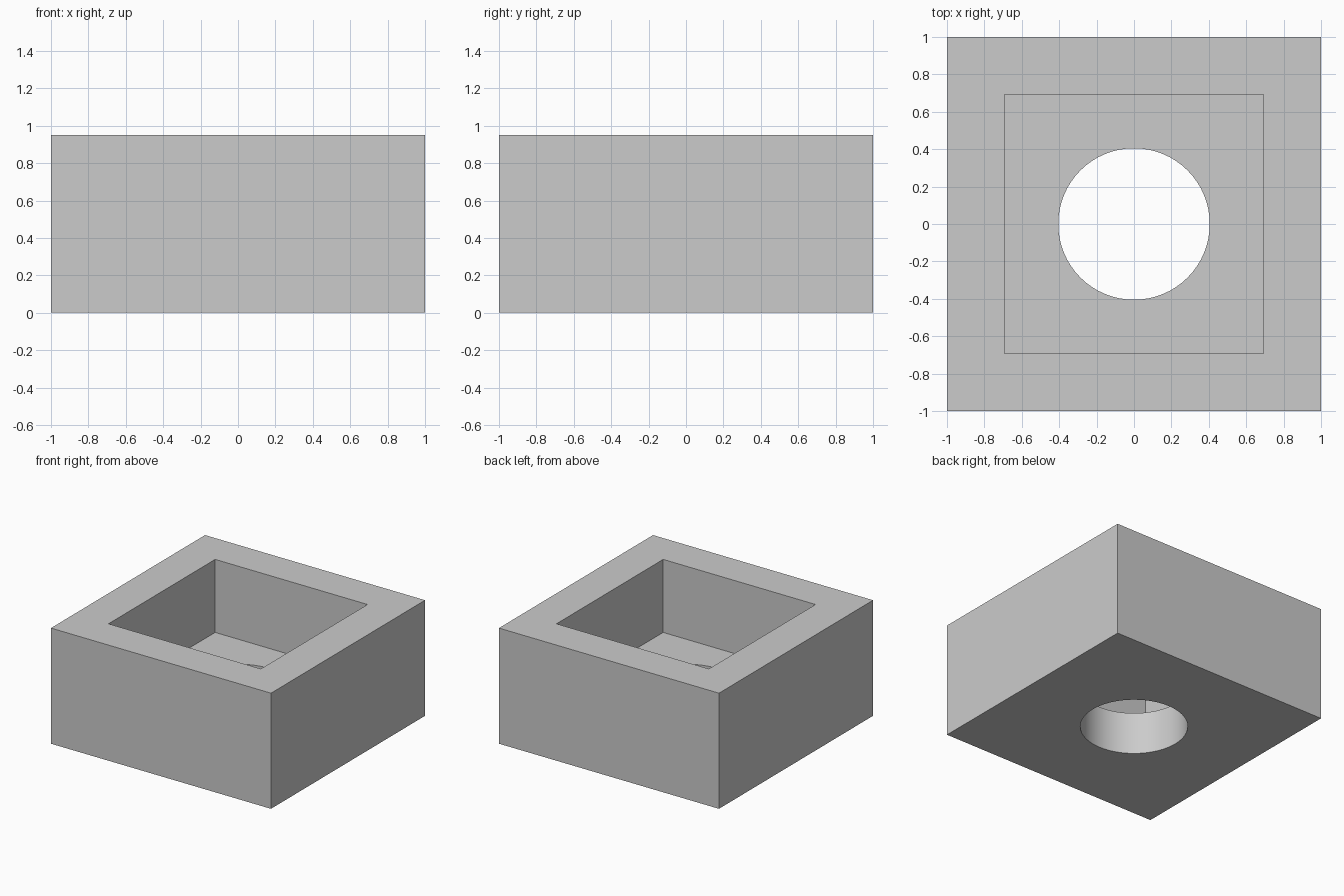
import bpy
import math

default = bpy.data.objects.get("Cube")
if default:
    bpy.data.objects.remove(default, do_unlink=True)

HEIGHT = 0.95
FLOOR = 0.35          # thickness of the base under the pocket
POCKET = 1.385        # pocket side length
HOLE_RADIUS = 0.405
MARGIN = 0.2          # cutter overshoot

grey = bpy.data.materials.new("light grey")
grey.use_nodes = True
grey.diffuse_color = (0.6, 0.6, 0.6, 1)
grey.node_tree.nodes["Principled BSDF"].inputs["Base Color"].default_value = (0.6, 0.6, 0.6, 1)


def box(name, side, bottom, top):
    bpy.ops.mesh.primitive_cube_add(size=1, location=(0, 0, (bottom + top) / 2))
    obj = bpy.context.object
    obj.name = name
    obj.scale = (side, side, top - bottom)
    bpy.ops.object.transform_apply(location=True, rotation=False, scale=True)
    obj.data.materials.append(grey)
    return obj


def cut(target, cutter):
    cutter.hide_render = True
    bpy.context.view_layer.objects.active = target
    mod = target.modifiers.new(cutter.name, 'BOOLEAN')
    mod.operation = 'DIFFERENCE'
    mod.solver = 'EXACT'
    mod.object = cutter
    bpy.ops.object.modifier_apply(modifier=mod.name)
    bpy.data.objects.remove(cutter, do_unlink=True)


# Outer block
block = box("block", 2, 0, HEIGHT)

# Square pocket open at the top
cut(block, box("pocket_cutter", POCKET, FLOOR, HEIGHT + MARGIN))

# Round hole through the base
bpy.ops.mesh.primitive_cylinder_add(vertices=64, radius=HOLE_RADIUS,
                                    depth=FLOOR + 2 * MARGIN,
                                    location=(0, 0, FLOOR / 2))
hole = bpy.context.object
hole.name = "hole_cutter"
hole.data.materials.append(grey)
cut(block, hole)

# Smooth hole wall, sharp block edges
bpy.ops.object.select_all(action='DESELECT')
block.select_set(True)
bpy.context.view_layer.objects.active = block
bpy.ops.object.shade_smooth_by_angle(angle=math.radians(30))
